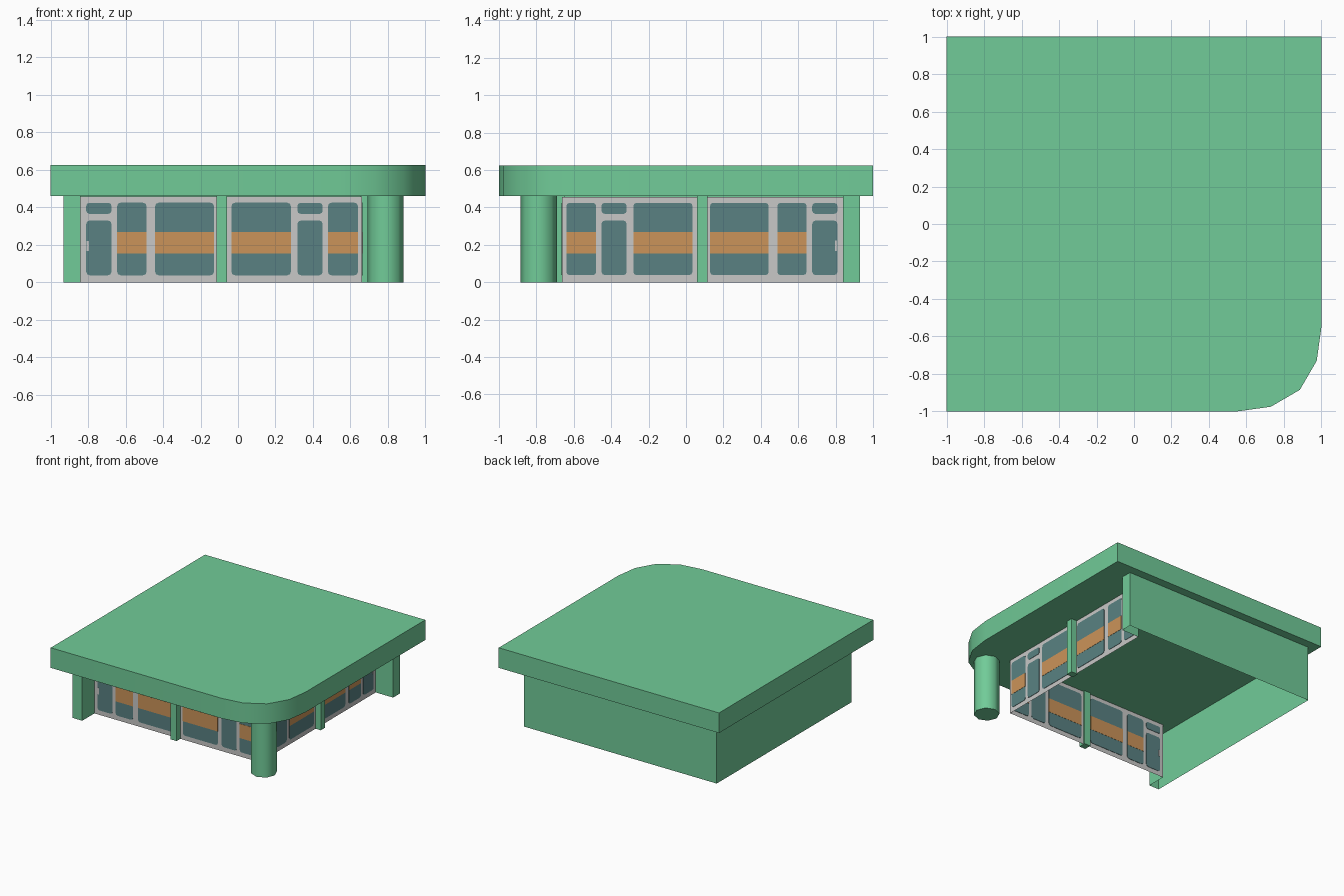
import bpy, bmesh, math

if "Cube" in bpy.data.objects:
    bpy.data.objects.remove(bpy.data.objects["Cube"])


def material(name, rgb):
    m = bpy.data.materials.new(name)
    m.diffuse_color = (*rgb, 1)
    m.use_nodes = True
    m.node_tree.nodes["Principled BSDF"].inputs["Base Color"].default_value = m.diffuse_color
    return m


GREEN = material("green paint", (0.166, 0.60, 0.315))
GREY = material("light grey frame", (0.58, 0.58, 0.57))
TEAL = material("teal glass", (0.100, 0.222, 0.225))
ORANGE = material("orange band", (0.60, 0.295, 0.10))


def finish(name, bm, mat, smooth=None):
    me = bpy.data.meshes.new(name)
    bm.to_mesh(me)
    bm.free()
    me.materials.append(mat)
    ob = bpy.data.objects.new(name, me)
    bpy.context.collection.objects.link(ob)
    if smooth:
        bpy.ops.object.select_all(action='DESELECT')
        ob.select_set(True)
        bpy.context.view_layer.objects.active = ob
        bpy.ops.object.shade_smooth_by_angle(angle=math.radians(smooth))
    return ob


def prism(name, lower, upper, mat, smooth=None):
    """Closed solid between two matching outlines."""
    bm = bmesh.new()
    a = [bm.verts.new(p) for p in lower]
    b = [bm.verts.new(p) for p in upper]
    bm.faces.new(a)
    bm.faces.new(b)
    for i in range(len(a)):
        j = (i + 1) % len(a)
        bm.faces.new((a[i], a[j], b[j], b[i]))
    bmesh.ops.recalc_face_normals(bm, faces=bm.faces)
    return finish(name, bm, mat, smooth)


def sheet(name, path, z0, z1, mat):
    """Thin wall standing on an open path."""
    bm = bmesh.new()
    lo = [bm.verts.new((x, y, z0)) for x, y in path]
    hi = [bm.verts.new((x, y, z1)) for x, y in path]
    for i in range(len(path) - 1):
        bm.faces.new((lo[i], lo[i + 1], hi[i + 1], hi[i]))
    return finish(name, bm, mat)


# Flat roof slab with one rounded corner
roof = [(-1, 1), (-1, -1), (0.55, -1), (0.73, -0.975), (0.885, -0.885),
        (0.975, -0.73), (1, -0.55), (1, 1)]
prism("roof", [(x, y, 0.46) for x, y in roof], [(x, y, 0.625) for x, y in roof], GREEN, 40)

# Corner pillar
ring = [(0.787 + 0.097 * math.cos(k * math.pi / 4), -0.787 + 0.097 * math.sin(k * math.pi / 4))
        for k in range(8)]
prism("corner_pillar", [(x, y, 0) for x, y in ring], [(x, y, 0.46) for x, y in ring], GREEN, 50)

# Back and left walls with returned ends
sheet("walls", [(0.66, 0.84), (0.82, 0.84), (0.82, 0.93), (-0.93, 0.93),
                (-0.93, -0.82), (-0.84, -0.82), (-0.84, -0.66)], 0, 0.46, GREEN)

D = 0.662  # distance of the shop fronts from the centre


def place(side, s, d, z):
    return (s, -d, z) if side == "front" else (d, -s, z)


def plate(name, side, s0, s1, z0, z1, half, mat, r=0.0, mid=D):
    """Rectangle with optional rounded corners, given thickness across the shop front."""
    pts = []
    if r:
        for cx, cz, a0 in ((s1 - r, z1 - r, 0), (s0 + r, z1 - r, 90),
                           (s0 + r, z0 + r, 180), (s1 - r, z0 + r, 270)):
            for k in range(3):
                a = math.radians(a0 + 45 * k)
                pts.append((cx + r * math.cos(a), cz + r * math.sin(a)))
    else:
        pts = [(s0, z0), (s1, z0), (s1, z1), (s0, z1)]
    prism(name, [place(side, s, mid - half, z) for s, z in pts],
          [place(side, s, mid + half, z) for s, z in pts], mat)


wide = [(-0.645, -0.488), (-0.442, -0.128), (-0.035, 0.282), (0.48, 0.64)]
doors = [(-0.81, -0.675), (0.317, 0.452)]

for side in ("front", "right"):
    # Grey frame sheet and green mullion
    ends = [place(side, s, D, 0)[:2] for s in (-0.84, 0.662)]
    if side == "right":
        ends.reverse()
    sheet(side + "_frame", ends, 0, 0.457, GREY)
    plate(side + "_mullion", side, -0.116, -0.06, 0, 0.46, 0.03, GREEN, mid=0.68)
    # Windows with an orange band
    for i, (s0, s1) in enumerate(wide):
        plate(f"{side}_window_{i}", side, s0, s1, 0.038, 0.425, 0.003, TEAL, 0.018)
        plate(f"{side}_band_{i}", side, s0, s1, 0.153, 0.27, 0.0045, ORANGE)
    # Doors with a small pane above
    for i, (s0, s1) in enumerate(doors):
        plate(f"{side}_door_glass_{i}", side, s0, s1, 0.038, 0.33, 0.003, TEAL, 0.018)
        plate(f"{side}_door_top_pane_{i}", side, s0, s1, 0.366, 0.424, 0.003, TEAL, 0.016)
    plate(side + "_door_handle", side, -0.808, -0.796, 0.168, 0.222, 0.0045, GREY)
